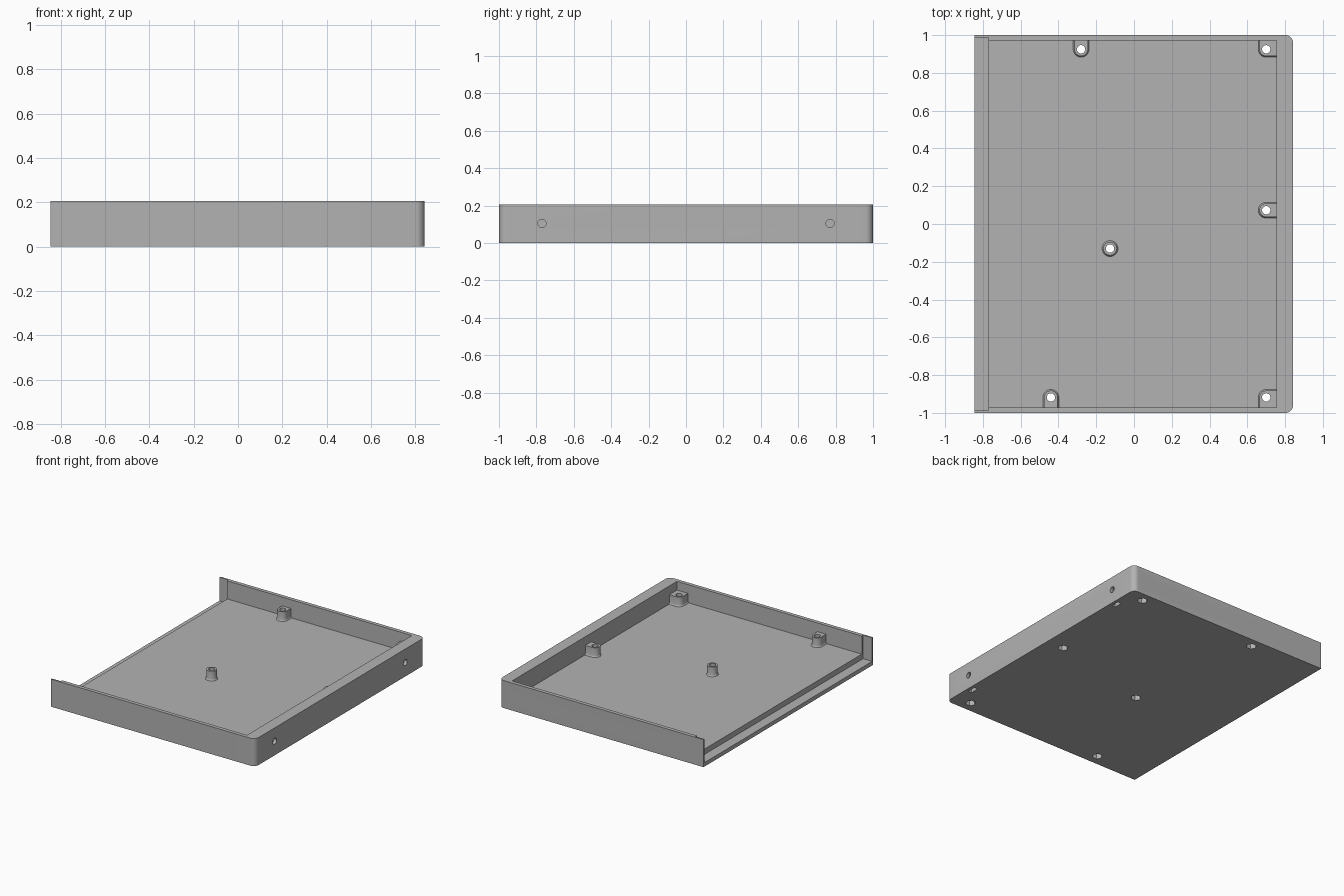
import bpy
import bmesh
from math import cos, sin, pi, atan2, radians
from mathutils import Matrix

if "Cube" in bpy.data.objects:
    bpy.data.objects.remove(bpy.data.objects["Cube"], do_unlink=True)

LEFT, RIGHT, HEIGHT = -0.845, 0.842, 0.205
FLOOR, LEDGE = 0.07, 0.03

grey = bpy.data.materials.new("plain grey")
grey.use_nodes = True
grey.diffuse_color = (0.45, 0.45, 0.45, 1)
grey.node_tree.nodes["Principled BSDF"].inputs["Base Color"].default_value = grey.diffuse_color


def loft(name, sections, matrix=None):
    """Solid through (height, outline) sections with equal point counts."""
    bm = bmesh.new()
    rings = [[bm.verts.new((x, y, z)) for x, y in pts] for z, pts in sections]
    for low, high in zip(rings, rings[1:]):
        for i in range(len(low)):
            j = (i + 1) % len(low)
            bm.faces.new((low[i], low[j], high[j], high[i]))
    bm.faces.new(rings[0][::-1])
    bm.faces.new(rings[-1])
    if matrix:
        bm.transform(matrix)
    bmesh.ops.recalc_face_normals(bm, faces=bm.faces)
    mesh = bpy.data.meshes.new(name)
    bm.to_mesh(mesh)
    bm.free()
    mesh.materials.append(grey)
    ob = bpy.data.objects.new(name, mesh)
    bpy.context.collection.objects.link(ob)
    return ob


def box(name, x0, x1, y0, y1, z0, z1):
    pts = [(x0, y0), (x1, y0), (x1, y1), (x0, y1)]
    return loft(name, [(z0, pts), (z1, pts)])


def circle(r, n=32, x=0, y=0):
    return [(x + r * cos(2 * pi * i / n), y + r * sin(2 * pi * i / n)) for i in range(n)]


def combine(target, tool, operation):
    mod = target.modifiers.new("combine", "BOOLEAN")
    mod.operation, mod.object, mod.solver = operation, tool, "EXACT"
    bpy.context.view_layer.objects.active = target
    bpy.ops.object.modifier_apply(modifier=mod.name)
    bpy.data.objects.remove(tool, do_unlink=True)


# Outer block with two rounded corners on the thick-wall side
R = 0.04
outline = [(LEFT, 1), (LEFT, -1)]
for side, start in ((-1, -pi / 2), (1, 0)):
    for i in range(9):
        a = start + i * pi / 16
        outline.append((RIGHT - R + R * cos(a), side * (1 - R) + R * sin(a)))
tray = loft("tray", [(0, outline), (HEIGHT, outline)])

# Main cavity, and the lower ledge with thinner walls at the open end
combine(tray, box("cavity", LEFT - 0.1, 0.755, -0.972, 0.972, FLOOR, 0.4), "DIFFERENCE")
combine(tray, box("end_ledge", LEFT - 0.1, -0.77, -0.988, 0.988, LEDGE, 0.4), "DIFFERENCE")


def boss_outline(r, x, y, sx, sy, reach=0.075):
    """Circle squared off towards the walls given by sx and sy."""
    pts = [p for p in circle(r) if p[0] * sx < 1e-6 and p[1] * sy < 1e-6]
    if sx and sy:
        pts += [(sx * reach, -sy * r), (-sx * r, sy * reach), (sx * reach, sy * reach)]
    elif sx:
        pts += [(sx * reach, r), (sx * reach, -r)]
    elif sy:
        pts += [(r, sy * reach), (-r, sy * reach)]
    pts.sort(key=lambda p: atan2(round(p[1], 6), round(p[0], 6)))
    return [(x + px, y + py) for px, py in pts]


# Screw bosses: position and the walls each one joins
bosses = [(-0.28, 0.925, 0, 1), (0.70, 0.925, 1, 1), (0.70, 0.073, 1, 0),
          (-0.127, -0.13, 0, 0), (-0.44, -0.918, 0, -1), (0.70, -0.918, 1, -1)]
for b in bosses:
    profile = [(0.05, 0.042), (FLOOR, 0.042), (0.075, 0.038), (0.082, 0.036), (0.14, 0.036)]
    combine(tray, loft("boss", [(z, boss_outline(r, *b)) for z, r in profile]), "UNION")

# Through holes with hexagonal nut pockets underneath
for x, y, _, _ in bosses:
    bore, pocket = circle(0.022, 32, x, y), circle(0.036, 6, x, y)
    combine(tray, loft("bore", [(-0.1, bore), (0.3, bore)]), "DIFFERENCE")
    combine(tray, loft("nut_pocket", [(-0.1, pocket), (0.05, pocket)]), "DIFFERENCE")

# Side screw holes with nut slots opening below
for y in (-0.77, 0.77):
    turn = Matrix.Translation((0, y, 0.105)) @ Matrix.Rotation(pi / 2, 4, "Y")
    hole = circle(0.022)
    combine(tray, loft("side_hole", [(0.78, hole), (0.95, hole)], turn), "DIFFERENCE")
    combine(tray, box("nut_slot", 0.788, 0.818, y - 0.033, y + 0.033, -0.1, 0.14), "DIFFERENCE")

# Smooth curved walls, crisp edges
bpy.ops.object.select_all(action="DESELECT")
tray.select_set(True)
bpy.context.view_layer.objects.active = tray
bpy.ops.object.shade_smooth_by_angle(angle=radians(30))
